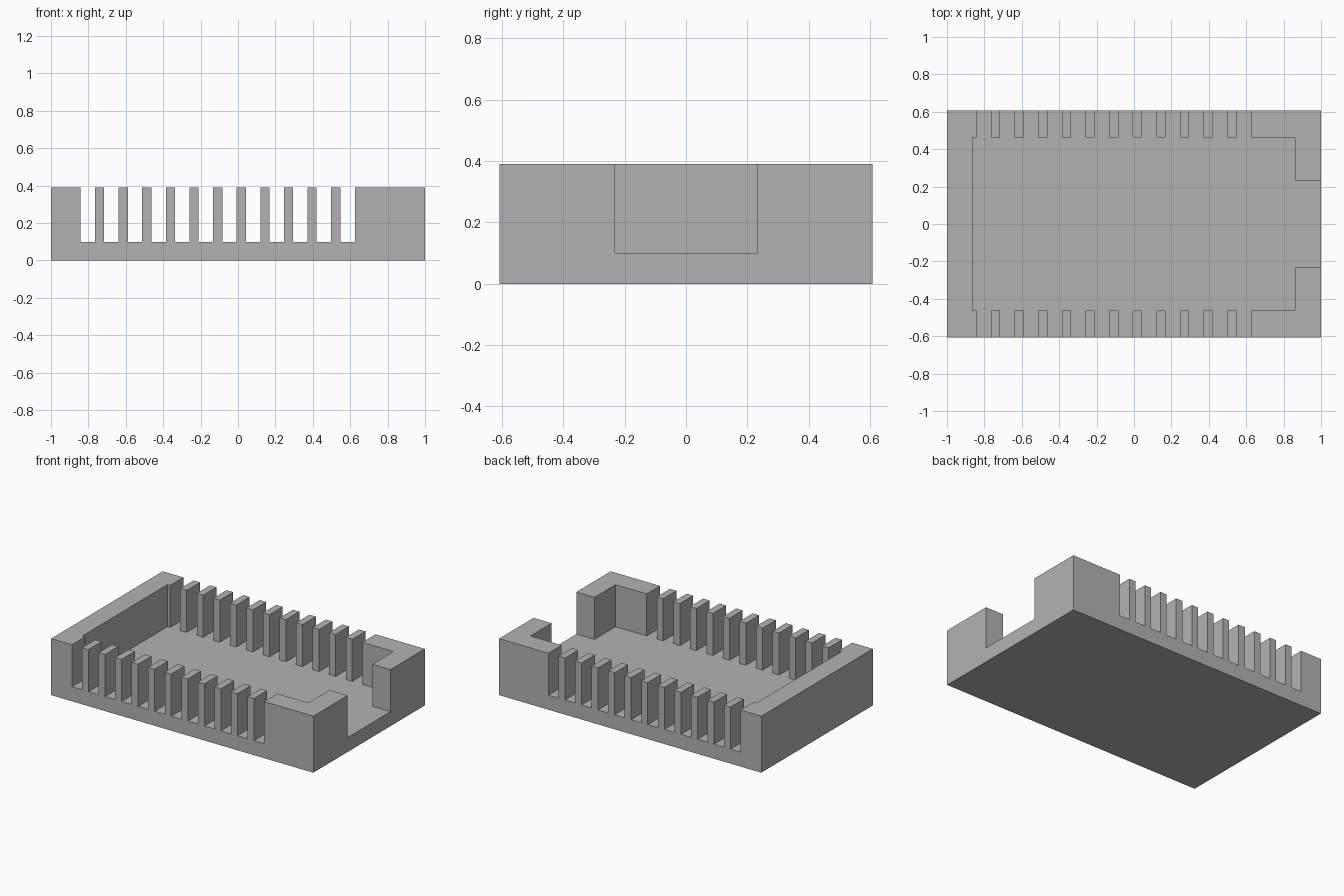
import bpy
import bmesh

LENGTH, WIDTH, HEIGHT, FLOOR = 2.0, 1.215, 0.39, 0.10
CAVITY_LEFT, CAVITY_RIGHT, CAVITY_Y = -0.863, 0.862, 0.463
OPENING_Y = 0.233
SLOT_COUNT, SLOT_START, SLOT_PITCH, SLOT_WIDTH = 12, -0.842, 0.1263, 0.077
OVERSHOOT = 0.1

cube = bpy.data.objects.get("Cube")
if cube:
    bpy.data.objects.remove(cube, do_unlink=True)

# Single grey material
grey = bpy.data.materials.new("plain_grey")
grey.use_nodes = True
colour = (0.45, 0.45, 0.45, 1)
grey.diffuse_color = colour
grey.node_tree.nodes["Principled BSDF"].inputs["Base Color"].default_value = colour


def prism(name, outline, bottom, top):
    """Extrude a flat outline upward into a solid object."""
    bm = bmesh.new()
    face = bm.faces.new([bm.verts.new((x, y, bottom)) for x, y in outline])
    result = bmesh.ops.extrude_face_region(bm, geom=[face])
    raised = [g for g in result["geom"] if isinstance(g, bmesh.types.BMVert)]
    bmesh.ops.translate(bm, verts=raised, vec=(0, 0, top - bottom))
    bmesh.ops.recalc_face_normals(bm, faces=bm.faces)
    mesh = bpy.data.meshes.new(name)
    bm.to_mesh(mesh)
    bm.free()
    mesh.materials.append(grey)
    obj = bpy.data.objects.new(name, mesh)
    bpy.context.collection.objects.link(obj)
    return obj


# Solid block for the tray
hx, hy = LENGTH / 2, WIDTH / 2
tray = prism("slotted_tray", [(-hx, -hy), (hx, -hy), (hx, hy), (-hx, hy)], 0, HEIGHT)

# Half outline of the hollow: cavity edge, side slots, then the end opening
outer = hy + OVERSHOOT
half = [(CAVITY_LEFT, CAVITY_Y)]
for i in range(SLOT_COUNT):
    x0 = SLOT_START + i * SLOT_PITCH
    x1 = x0 + SLOT_WIDTH
    half += [(x0, CAVITY_Y), (x0, outer), (x1, outer), (x1, CAVITY_Y)]
half += [(CAVITY_RIGHT, CAVITY_Y), (CAVITY_RIGHT, OPENING_Y), (hx + OVERSHOOT, OPENING_Y)]
outline = half + [(x, -y) for x, y in reversed(half)]

# Cut the cavity, slots and opening in one go
cutter = prism("hollow_cutter", outline, FLOOR, HEIGHT + OVERSHOOT)
cutter.hide_render = True
cutter.hide_viewport = True
cut = tray.modifiers.new("hollow", "BOOLEAN")
cut.operation = "DIFFERENCE"
cut.solver = "EXACT"
cut.object = cutter
